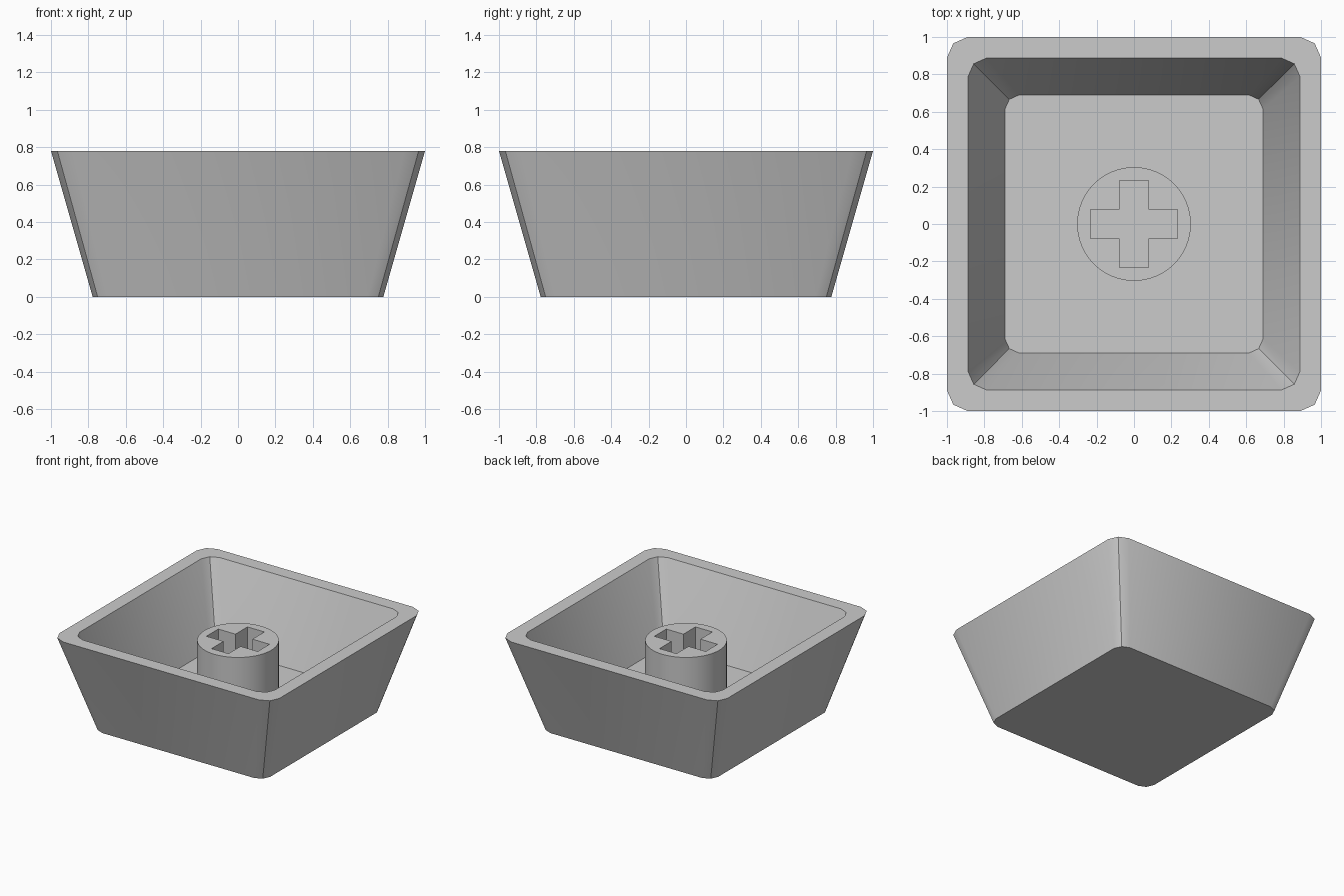
import bpy
import bmesh
from math import cos, sin, pi, radians

cube = bpy.data.objects.get("Cube")
if cube:
    bpy.data.objects.remove(cube, do_unlink=True)

GREY = (0.6, 0.6, 0.6, 1.0)
plastic = bpy.data.materials.new("grey plastic")
plastic.use_nodes = True
plastic.diffuse_color = GREY
plastic.node_tree.nodes["Principled BSDF"].inputs["Base Color"].default_value = GREY

HEIGHT, FLOOR = 0.78, 0.15


def finish(name, bm):
    """Turn a bmesh into a shaded, coloured object."""
    bmesh.ops.recalc_face_normals(bm, faces=bm.faces)
    mesh = bpy.data.meshes.new(name)
    bm.to_mesh(mesh)
    bm.free()
    mesh.materials.append(plastic)
    obj = bpy.data.objects.new(name, mesh)
    bpy.context.collection.objects.link(obj)
    bpy.ops.object.select_all(action='DESELECT')
    obj.select_set(True)
    bpy.context.view_layer.objects.active = obj
    bpy.ops.object.shade_smooth_by_angle(angle=radians(30))
    return obj


def four_fold(points):
    """Repeat one corner's points around the four quarters."""
    loop = []
    for _ in range(4):
        loop += points
        points = [(-y, x) for x, y in points]
    return loop


def ring(bm, half, z):
    """Square outline with a two-step rounded corner."""
    corner = [(1, 0.89), (0.966, 0.966), (0.89, 1)]
    return [bm.verts.new((x * half, y * half, z)) for x, y in four_fold(corner)]


# Hollow tapered shell: outside wall, rim, inside wall, floor
bm = bmesh.new()
rings = [ring(bm, half, z) for half, z in
         ((0.777, 0), (1.0, HEIGHT), (0.887, HEIGHT), (0.69, FLOOR))]
for a, b in zip(rings, rings[1:]):
    for i in range(len(a)):
        j = (i + 1) % len(a)
        bm.faces.new((a[i], a[j], b[j], b[i]))
bm.faces.new(rings[0])
bm.faces.new(rings[-1])
finish("tapered_shell", bm)

# Round stem with a cross-shaped socket down to the floor
STEM_TOP, RADIUS, SIDES = 0.65, 0.304, 64
ARM, SLOT = 0.233, 0.077
circle = [(RADIUS * cos(2 * pi * i / SIDES), RADIUS * sin(2 * pi * i / SIDES))
          for i in range(SIDES)]
cross = four_fold([(ARM, -SLOT), (ARM, SLOT), (SLOT, SLOT)])

bm = bmesh.new()
for outline in (circle, cross):
    verts = [bm.verts.new((x, y, FLOOR - 0.02)) for x, y in outline]
    for i, v in enumerate(verts):
        bm.edges.new((v, verts[(i + 1) % len(verts)]))
bmesh.ops.triangle_fill(bm, edges=bm.edges[:], use_beauty=True)
top = bmesh.ops.extrude_face_region(bm, geom=bm.faces[:], use_keep_orig=True)
bmesh.ops.translate(bm, vec=(0, 0, STEM_TOP - FLOOR + 0.02),
                    verts=[g for g in top["geom"] if isinstance(g, bmesh.types.BMVert)])
finish("cross_socket_stem", bm)
